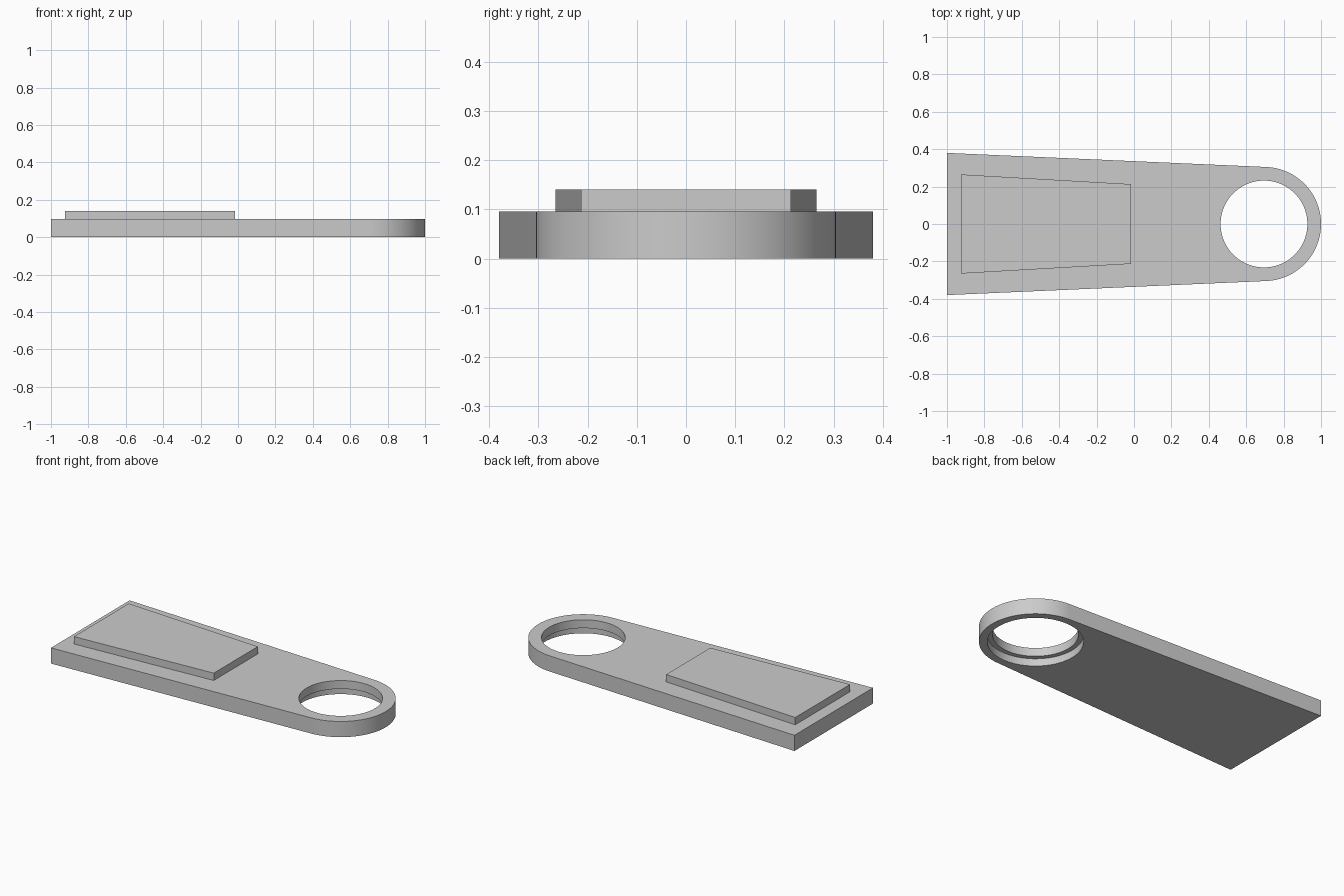
import bpy
import bmesh
from math import asin, cos, sin, pi, radians

default = bpy.data.objects.get("Cube")
if default:
    bpy.data.objects.remove(default, do_unlink=True)

THICK, PAD_TOP = 0.096, 0.141
CENTRE, OUTER_R, HOLE_R, RECESS_R = 0.695, 0.305, 0.232, 0.26
RECESS_TOP = 0.045

grey = bpy.data.materials.new("plain_grey")
grey.use_nodes = True
colour = (0.6, 0.6, 0.6, 1)
grey.diffuse_color = colour
grey.node_tree.nodes["Principled BSDF"].inputs["Base Color"].default_value = colour


def prism(name, outline, z0, z1):
    """Extrude a flat outline from z0 up to z1."""
    bm = bmesh.new()
    face = bm.faces.new([bm.verts.new((x, y, z0)) for x, y in outline])
    top = bmesh.ops.extrude_face_region(bm, geom=[face])["geom"]
    bmesh.ops.translate(bm, vec=(0, 0, z1 - z0),
                        verts=[v for v in top if isinstance(v, bmesh.types.BMVert)])
    bmesh.ops.recalc_face_normals(bm, faces=bm.faces)
    mesh = bpy.data.meshes.new(name)
    bm.to_mesh(mesh)
    bm.free()
    mesh.materials.append(grey)
    obj = bpy.data.objects.new(name, mesh)
    bpy.context.collection.objects.link(obj)
    return obj


def arc(radius, start, end, steps):
    angles = [start + (end - start) * i / steps for i in range(steps + 1)]
    return [(CENTRE + radius * cos(a), radius * sin(a)) for a in angles]


def activate(obj):
    bpy.ops.object.select_all(action="DESELECT")
    obj.select_set(True)
    bpy.context.view_layer.objects.active = obj


def bore(obj, radius, z0, z1):
    """Cut a round hole through part of the plate."""
    cutter = prism("bore_cutter", arc(radius, 0, 2 * pi, 96)[:-1], z0, z1)
    cutter.hide_render = True
    mod = obj.modifiers.new("bore", "BOOLEAN")
    mod.operation, mod.solver, mod.object = "DIFFERENCE", "EXACT", cutter
    activate(obj)
    bpy.ops.object.modifier_apply(modifier=mod.name)
    bpy.data.objects.remove(cutter, do_unlink=True)


# Tapered plate whose straight sides run tangent into the round end
tangent = pi / 2 - asin((0.38 - OUTER_R) / (1 + CENTRE))
plate = prism("tapered_plate",
              [(-1, -0.38)] + arc(OUTER_R, -tangent, tangent, 64) + [(-1, 0.38)],
              0, THICK)

# Through hole, with a wider recess on the underside
bore(plate, HOLE_R, -0.1, 0.2)
bore(plate, RECESS_R, -0.1, RECESS_TOP)
activate(plate)
bpy.ops.object.shade_smooth_by_angle(angle=radians(30))

# Raised tapered pad
prism("raised_pad",
      [(-0.925, -0.265), (-0.015, -0.213), (-0.015, 0.213), (-0.925, 0.265)],
      THICK, PAD_TOP)
